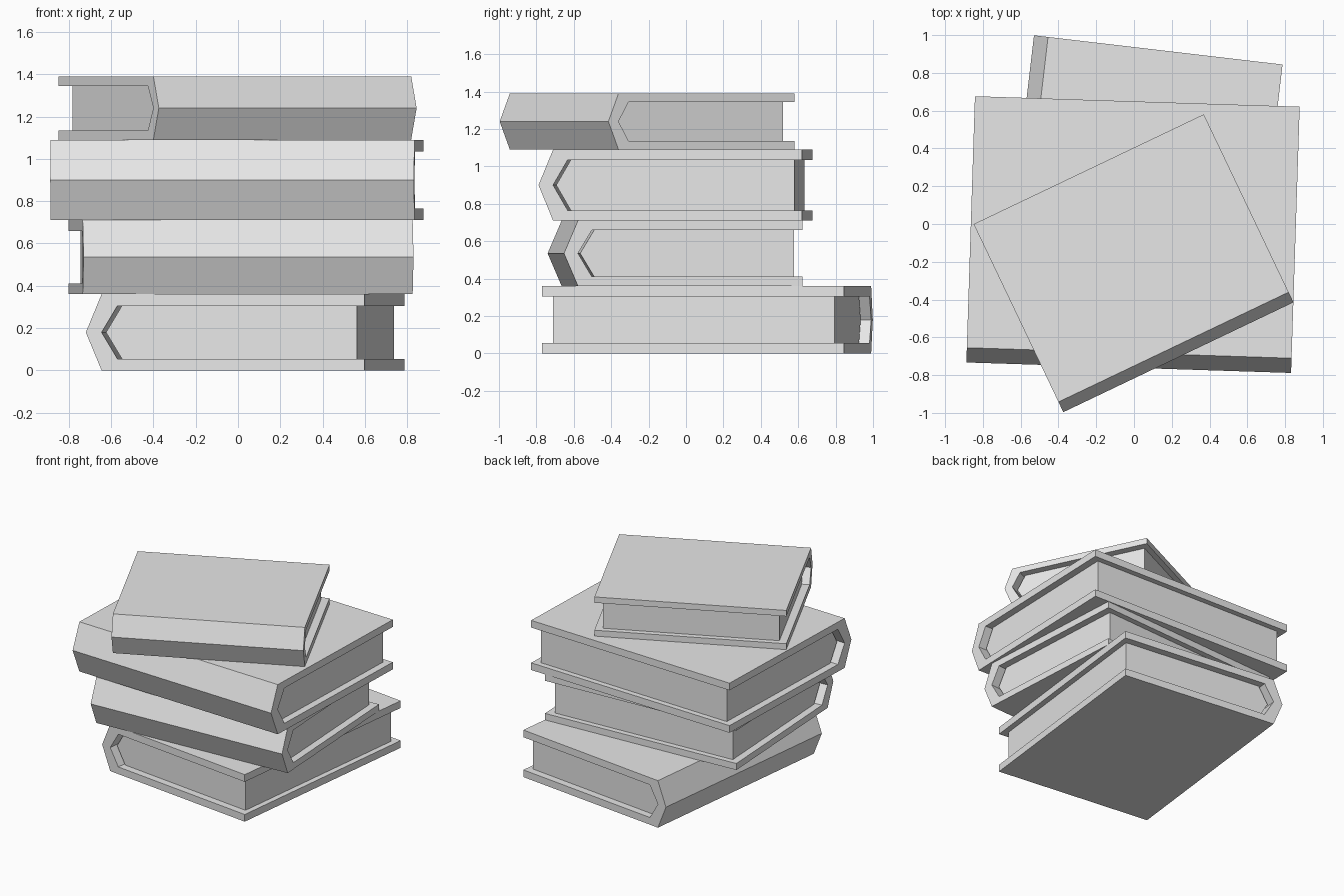
import bpy
import math
from mathutils import Matrix

cube = bpy.data.objects.get("Cube")
if cube:
    bpy.data.objects.remove(cube, do_unlink=True)

# One plain grey for everything
grey = bpy.data.materials.new("plain_grey")
grey.use_nodes = True
colour = (0.8, 0.8, 0.8, 1)
grey.diffuse_color = colour
grey.node_tree.nodes["Principled BSDF"].inputs["Base Color"].default_value = colour


def extrude_profile(name, profile, start, end, matrix):
    """Solid prism: a (depth, height) outline swept along the spine."""
    n = len(profile)
    verts = [(x, d, h) for x in (start, end) for d, h in profile]
    faces = [tuple(reversed(range(n))), tuple(range(n, 2 * n))]
    faces += [(i, (i + 1) % n, n + (i + 1) % n, n + i) for i in range(n)]
    mesh = bpy.data.meshes.new(name)
    mesh.from_pydata(verts, [], faces)
    mesh.transform(matrix)
    mesh.materials.append(grey)
    obj = bpy.data.objects.new(name, mesh)
    bpy.context.collection.objects.link(obj)
    return obj


def book(name, corner, angle, z, length, depth, height, board, ridge):
    """Book lying flat; corner is the start of the spine hinge line."""
    place = (Matrix.Translation((corner[0], corner[1], z))
             @ Matrix.Rotation(math.radians(angle), 4, 'Z'))
    mid, top = height / 2, height - board
    gap, margin = 0.015, 0.055

    # Wrap-around cover with a pointed spine
    cover = [(0, 0), (depth, 0), (depth, board), (ridge, board), (0, mid),
             (ridge, top), (depth, top), (depth, height), (0, height), (-ridge, mid)]
    extrude_profile(name + "_cover", cover, 0, length, place)

    # Page block, set back from the cover edges and the spine
    fore = depth - 0.042
    pages = [(ridge + gap, board), (fore, board), (fore, top),
             (ridge + gap, top), (gap, mid)]
    extrude_profile(name + "_pages", pages, margin, length - margin, place)


# The stack, from bottom to top
book("bottom_book", (-0.455, 0.99), -96.7, 0.0, 1.626, 1.25, 0.36, 0.055, 0.075)
book("lower_middle_book", (-0.734, -0.665), 3.2, 0.36, 1.562, 1.202, 0.35, 0.05, 0.075)
book("upper_middle_book", (-0.885, -0.655), -1.85, 0.71, 1.72, 1.332, 0.38, 0.055, 0.078)
book("top_book", (-0.4, -0.942), 25.5, 1.09, 1.35, 1.043, 0.3, 0.045, 0.06)
